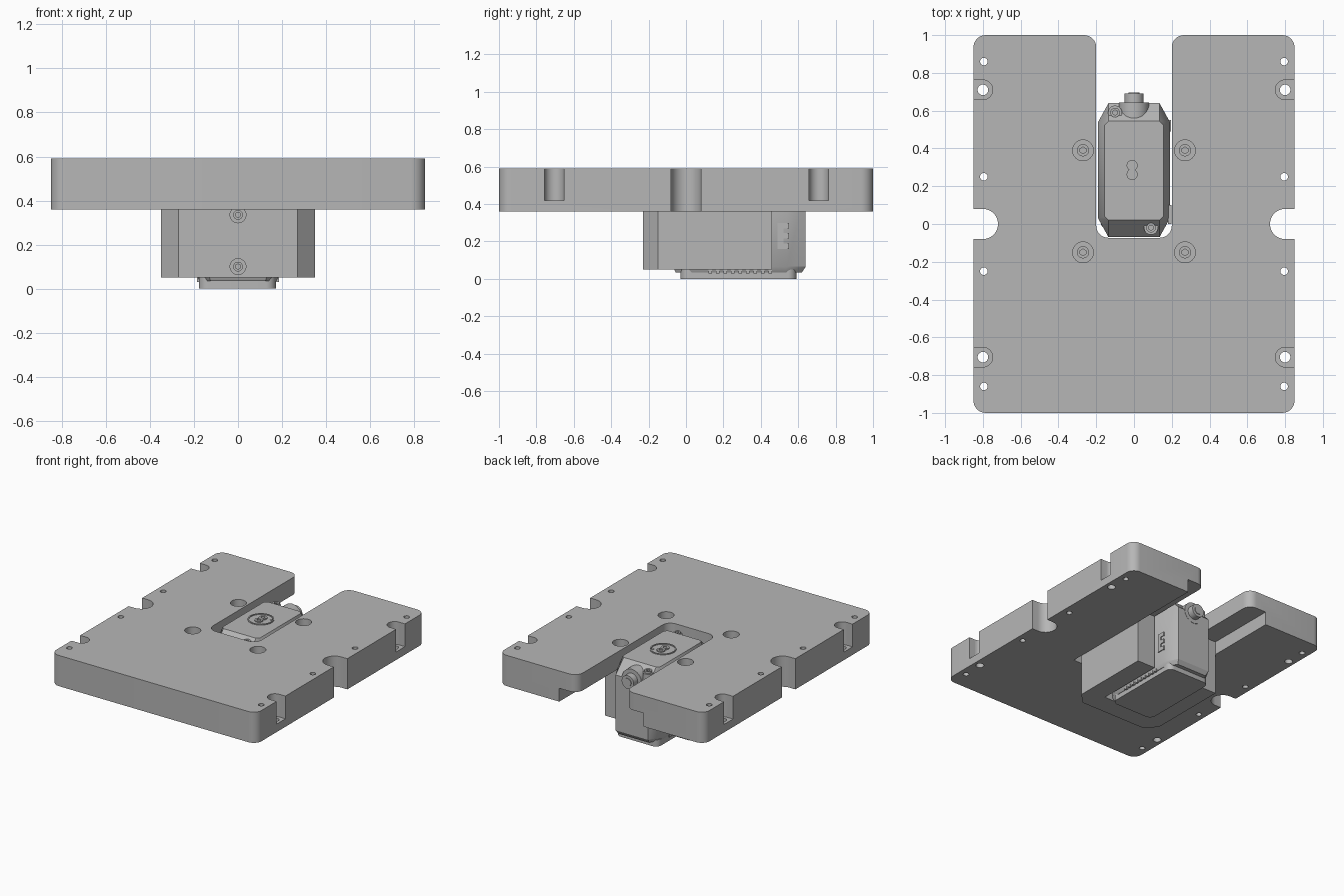
import bpy, bmesh, math
from mathutils import Matrix, Vector

cube = bpy.data.objects.get("Cube")
if cube:
    bpy.data.objects.remove(cube)


def material(name, value):
    m = bpy.data.materials.new(name)
    m.use_nodes = True
    m.diffuse_color = (value, value, value, 1)
    m.node_tree.nodes["Principled BSDF"].inputs["Base Color"].default_value = (value, value, value, 1)
    return m


GREY = material("machined grey", 0.47)


def finish(name, bm):
    bmesh.ops.recalc_face_normals(bm, faces=bm.faces)
    mesh = bpy.data.meshes.new(name)
    bm.to_mesh(mesh)
    bm.free()
    mesh.materials.append(GREY)
    ob = bpy.data.objects.new(name, mesh)
    bpy.context.collection.objects.link(ob)
    return ob


def loft(name, rings, radius=0):
    """Skin stacked rings of points; optionally round the upright edges."""
    bm = bmesh.new()
    rows = [[bm.verts.new(p) for p in ring] for ring in rings]
    n = len(rows[0])
    bm.faces.new(rows[0])
    bm.faces.new(rows[-1])
    upright = []
    for low, high in zip(rows, rows[1:]):
        for i in range(n):
            j = (i + 1) % n
            bm.faces.new((low[i], low[j], high[j], high[i]))
        upright += [bm.edges.get((low[i], high[i])) for i in range(n)]
    if radius:
        bmesh.ops.bevel(bm, geom=upright, offset=radius, segments=8, profile=0.5, affect='EDGES')
    return finish(name, bm)


def prism(name, outline, z0, z1, radius=0):
    return loft(name, [[(x, y, z) for x, y in outline] for z in (z0, z1)], radius)


def box(name, x0, x1, y0, y1, z0, z1, radius=0):
    return prism(name, [(x0, y0), (x1, y0), (x1, y1), (x0, y1)], z0, z1, radius)


def rod(name, start, end, r, sides=32):
    start, end = Vector(start), Vector(end)
    bm = bmesh.new()
    turn = (end - start).to_track_quat('Z', 'Y').to_matrix().to_4x4()
    bmesh.ops.create_cone(bm, cap_ends=True, segments=sides, radius1=r, radius2=r,
                          depth=(end - start).length,
                          matrix=Matrix.Translation((start + end) / 2) @ turn)
    return finish(name, bm)


def cut(ob, cutter):
    mod = ob.modifiers.new("cut", 'BOOLEAN')
    mod.operation, mod.solver, mod.object = 'DIFFERENCE', 'EXACT', cutter
    bpy.context.view_layer.update()
    result = bpy.data.meshes.new_from_object(ob.evaluated_get(bpy.context.evaluated_depsgraph_get()))
    ob.modifiers.clear()
    ob.data = result
    bpy.data.objects.remove(cutter)


def screw(name, base, direction, r, height):
    base, d = Vector(base), Vector(direction)
    head = rod(name, base, base + d * height, r)
    cut(head, rod("socket", base + d * height * 0.4, base + d * height * 1.5, r * 0.55, 6))
    return head


# Base plate with a slot open to the rear
W, L, Z0, Z1, S, FRONT = 0.85, 1.0, 0.36, 0.59, 0.2, -0.073
plate = prism("base_plate", [(-W, -L), (W, -L), (W, L), (S, L), (S, FRONT),
                             (-S, FRONT), (-S, L), (-W, L)], Z0, Z1, 0.065)
cut(plate, box("rebate", -0.35, 0.35, -0.23, 1.2, 0.2, 0.46))

for side in (-1, 1):
    x = side * 0.8
    # Large side notch
    cut(plate, rod("notch", (x, 0, 0.2), (x, 0, 0.8), 0.08))
    cut(plate, box("notch_mouth", *sorted((x, side * 1)), -0.08, 0.08, 0.2, 0.8))
    # Stepped mounting slots
    for y in (-0.705, 0.71):
        cut(plate, rod("slot_end", (x, y, 0.42), (x, y, 0.8), 0.052))
        cut(plate, box("slot_mouth", *sorted((x, side * 1)), y - 0.052, y + 0.052, 0.42, 0.8))
        cut(plate, rod("slot_hole", (x, y, 0.2), (x, y, 0.8), 0.028))
    # Small through holes
    for y in (-0.86, -0.25, 0.25, 0.86):
        cut(plate, rod("hole", (side * 0.795, y, 0.2), (side * 0.795, y, 0.8), 0.02))
    # Counterbored screws
    for y in (-0.15, 0.39):
        cut(plate, rod("counterbore", (side * 0.27, y, 0.48), (side * 0.27, y, 0.8), 0.055))
        screw("plate_screw", (side * 0.27, y, 0.47), (0, 0, 1), 0.032, 0.05)

# Bracket that wraps the sensor, open at the rear
half = [(S, 0.46), (S, FRONT), (0.35, 0.46), (0.35, -0.15), (0.27, -0.23)]
inner, outer = half[:2], half[2:]
flip = lambda pts: [(-x, y) for x, y in pts]
bracket = prism("bracket", outer + flip(outer)[::-1] + flip(inner) + inner[::-1], 0.05, 0.459)
for z in (0.1, 0.335):
    cut(bracket, rod("bore", (0, -0.3, z), (0, -0.19, z), 0.036))
    screw("bracket_screw", (0, -0.18, z), (0, -1, 0), 0.022, 0.03)


# Sensor body: octagonal shell with sloping shoulders
def octagon(hx, y0, y1, cx, cy, z):
    right = [(hx - cx, y0), (hx, y0 + cy), (hx, y1 - cy), (hx - cx, y1)]
    return [(x, y, z) for x, y in right + flip(right)[::-1]]


loft("sensor_body", [octagon(0.175, -0.055, 0.62, 0.05, 0.09, 0.035),
                     octagon(0.19, -0.07, 0.64, 0.055, 0.1, 0.065),
                     octagon(0.19, -0.07, 0.64, 0.055, 0.1, 0.48),
                     octagon(0.155, 0.02, 0.545, 0.02, 0.02, 0.575)])
foot = box("sensor_foot", -0.178, 0.172, -0.03, 0.59, 0, 0.05, 0.045)
for side in (-1, 1):
    for i in range(9):
        y = 0.12 + i * 0.04
        box("foot_rib", side * 0.18 - 0.007, side * 0.18 + 0.007, y, y + 0.02, 0.03, 0.05)

# Rear cable connector on its boss
rod("connector_boss", (0, 0.5, 0.48), (0, 0.642, 0.48), 0.08)
rod("connector", (0, 0.6, 0.48), (0, 0.69, 0.48), 0.05)
rod("connector_core", (0, 0.68, 0.48), (0, 0.695, 0.48), 0.03)

# Shoulder screws
for x, y in ((-0.1, 0.59), (0.09, -0.02)):
    rod("shoulder_seat", (x, y, 0.45), (x, y, 0.545), 0.037)
    screw("shoulder_screw", (x, y, 0.53), (0, 0, 1), 0.025, 0.03)

# Top dial: raised ring with a double round key
ring = rod("dial_ring", (-0.01, 0.285, 0.57), (-0.01, 0.285, 0.581), 0.09, 48)
cut(ring, rod("ring_hole", (-0.01, 0.285, 0.5), (-0.01, 0.285, 0.6), 0.081, 48))
for y in (0.262, 0.31):
    key = rod("dial_key", (-0.01, y, 0.57), (-0.01, y, 0.583), 0.029)
    cut(key, rod("key_hole", (-0.01, y, 0.576), (-0.01, y, 0.6), 0.015))
rod("dial_marker", (0.05, 0.32, 0.57), (0.05, 0.32, 0.579), 0.008, 12)

# Side latch with three teeth, and a side nub
box("latch_spine", 0.185, 0.196, 0.49, 0.52, 0.16, 0.30)
for z in (0.16, 0.215, 0.27):
    box("latch_tooth", 0.18, 0.196, 0.52, 0.55, z, z + 0.03)
box("side_nub", 0.18, 0.198, 0.0, 0.1, 0.47, 0.5)

# Smooth the round walls, keep hard edges
for ob in bpy.context.collection.objects:
    if ob.type == 'MESH' and GREY.name in ob.data.materials:
        ob.data.shade_smooth()
        ob.data.set_sharp_from_angle(angle=math.radians(30))
